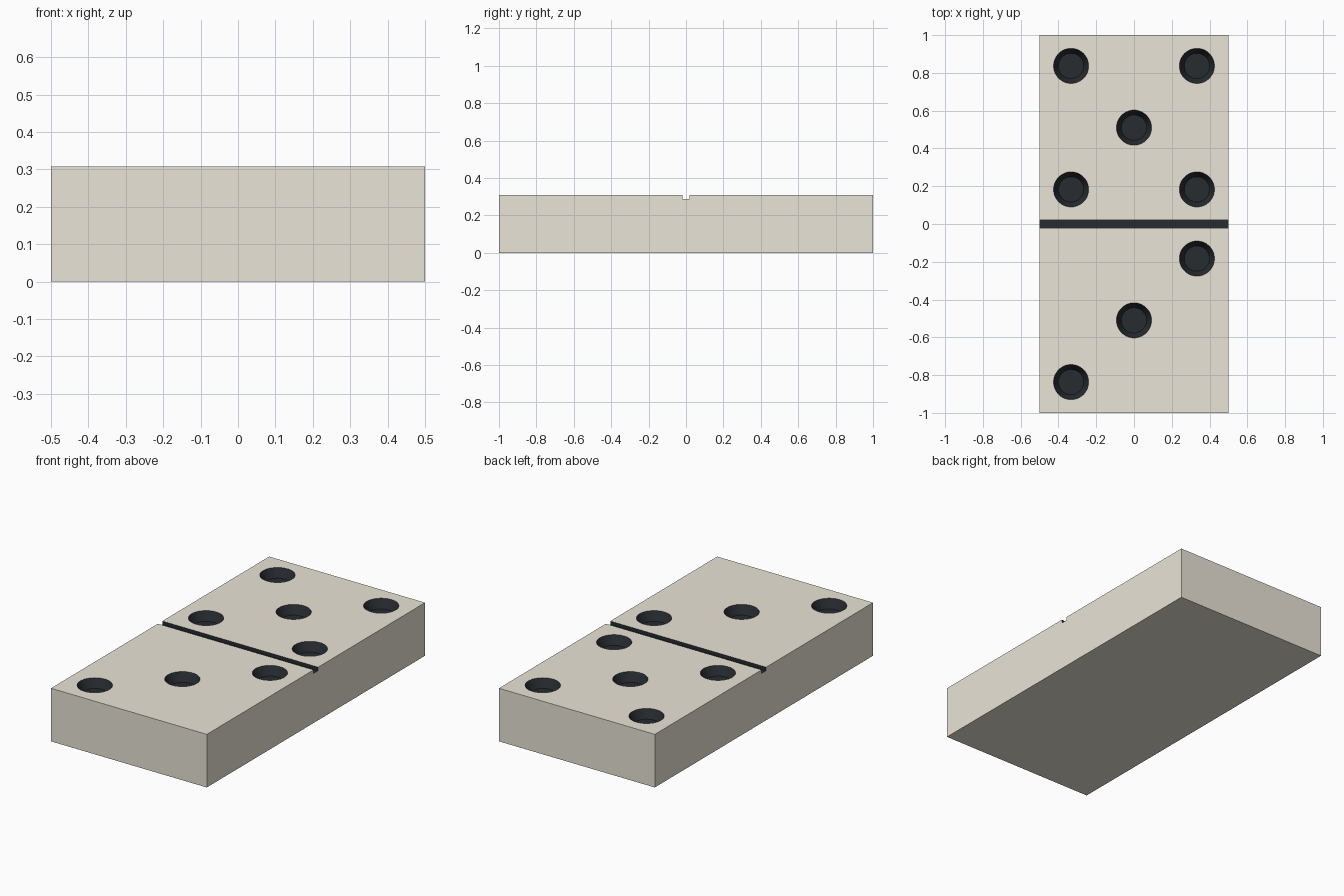
import bpy, bmesh
from mathutils import Matrix

if "Cube" in bpy.data.objects:
    bpy.data.objects.remove(bpy.data.objects["Cube"])

W, L, H = 1.0, 2.0, 0.308
PIP_R, PIP_FLOOR_R, PIP_DEPTH = 0.093, 0.067, 0.05
DX, DY, MID = 0.333, 0.327, 0.51


def material(name, rgb):
    m = bpy.data.materials.new(name)
    m.diffuse_color = (*rgb, 1)
    m.use_nodes = True
    m.node_tree.nodes["Principled BSDF"].inputs["Base Color"].default_value = m.diffuse_color
    return m


def mesh_object(name, bm, mats):
    bmesh.ops.recalc_face_normals(bm, faces=bm.faces)
    me = bpy.data.meshes.new(name)
    bm.to_mesh(me)
    bm.free()
    for m in mats:
        me.materials.append(m)
    ob = bpy.data.objects.new(name, me)
    bpy.context.collection.objects.link(ob)
    return ob


def box(bm, sx, sy, sz, z):
    bmesh.ops.create_cube(bm, size=1, matrix=Matrix.Translation((0, 0, z)) @ Matrix.Diagonal((sx, sy, sz, 1)))


ivory = material("ivory", (0.82, 0.78, 0.68))
black = material("black", (0.02, 0.025, 0.03))

# Tile body
bm = bmesh.new()
box(bm, W, L, H, H / 2)
tile = mesh_object("domino_tile", bm, [ivory, black])

# Cutter: dividing groove and tapered pips (five at the back, three in front)
bm = bmesh.new()
box(bm, W + 0.2, 0.04, 0.04, H)
five = [(sx * DX, MID + sy * DY) for sx in (-1, 1) for sy in (-1, 1)] + [(0, MID)]
three = [(s * DX, -MID + s * DY) for s in (-1, 0, 1)]
slope = (PIP_R - PIP_FLOOR_R) / PIP_DEPTH
over = 0.02
for x, y in five + three:
    bmesh.ops.create_cone(bm, cap_ends=True, segments=48,
                          radius1=PIP_FLOOR_R, radius2=PIP_R + slope * over,
                          depth=PIP_DEPTH + over,
                          matrix=Matrix.Translation((x, y, H + (over - PIP_DEPTH) / 2)))
cutter = mesh_object("recess_cutter", bm, [black])
cutter.hide_render = True

# Carve the recesses, carrying the black material into them
mod = tile.modifiers.new("recesses", 'BOOLEAN')
mod.operation = 'DIFFERENCE'
mod.solver = 'EXACT'
mod.material_mode = 'TRANSFER'
mod.object = cutter
bpy.context.view_layer.objects.active = tile
tile.select_set(True)
bpy.ops.object.modifier_apply(modifier=mod.name)
bpy.data.objects.remove(cutter)
bpy.ops.object.shade_smooth_by_angle(angle=0.4)
